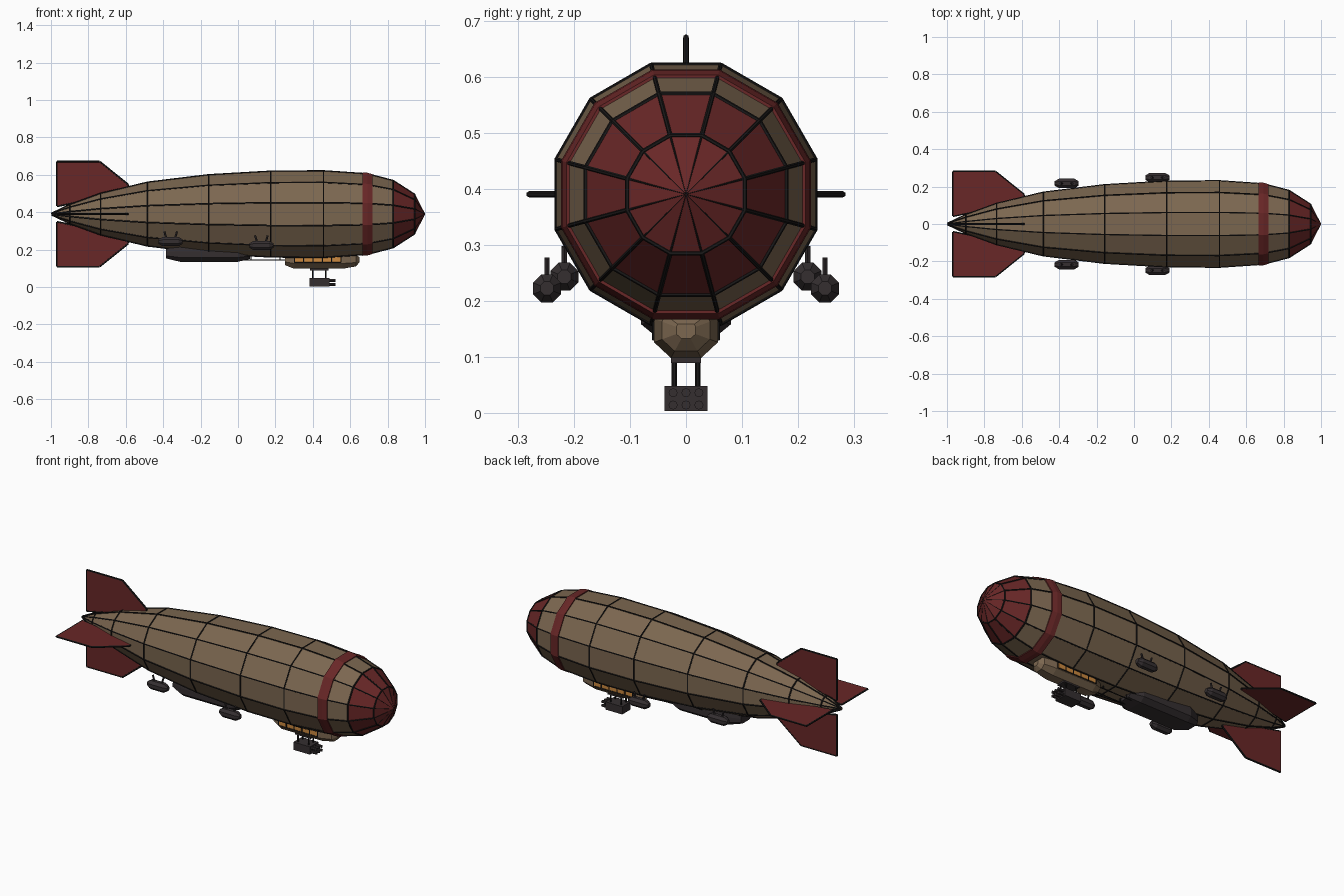
import bpy, bmesh, math
from mathutils import Vector, Matrix

if "Cube" in bpy.data.objects:
    bpy.data.objects.remove(bpy.data.objects["Cube"], do_unlink=True)


def material(name, r, g, b):
    m = bpy.data.materials.new(name)
    m.use_nodes = True
    m.diffuse_color = (r, g, b, 1)
    bsdf = m.node_tree.nodes["Principled BSDF"]
    bsdf.inputs["Base Color"].default_value = (r, g, b, 1)
    bsdf.inputs["Roughness"].default_value = 0.8
    return m


TAN = material("tan canvas", 0.2, 0.135, 0.08)
RED = material("dark red", 0.14, 0.02, 0.02)
SEAM = material("black seam", 0.01, 0.009, 0.009)
IRON = material("dark iron", 0.035, 0.028, 0.03)
GLASS = material("amber window", 0.6, 0.25, 0.05)
AXIS_Z = 0.39


def finish(name, bm, *mats):
    bmesh.ops.recalc_face_normals(bm, faces=bm.faces)
    mesh = bpy.data.meshes.new(name)
    bm.to_mesh(mesh)
    bm.free()
    for m in mats:
        mesh.materials.append(m)
    ob = bpy.data.objects.new(name, mesh)
    bpy.context.collection.objects.link(ob)
    return ob


def bar(bm, a, b, r1, r2=None, sides=6):
    a, b = Vector(a), Vector(b)
    d = b - a
    mat = Matrix.Translation((a + b) / 2) @ d.to_track_quat('Z', 'Y').to_matrix().to_4x4()
    bmesh.ops.create_cone(bm, cap_ends=True, segments=sides, radius1=r1,
                          radius2=r1 if r2 is None else r2, depth=d.length, matrix=mat)


def box(bm, lo, hi):
    lo, hi = Vector(lo), Vector(hi)
    mat = Matrix.Translation((lo + hi) / 2) @ Matrix.Diagonal((*(hi - lo), 1))
    bmesh.ops.create_cube(bm, size=1, matrix=mat)


def loft(bm, rings, caps=True):
    rows = [[bm.verts.new(p) for p in ring] for ring in rings]
    n = len(rows[0])
    for r, s in zip(rows, rows[1:]):
        for i in range(n):
            bm.faces.new((r[i], r[(i + 1) % n], s[(i + 1) % n], s[i]))
    if caps:
        bm.faces.new(rows[0])
        bm.faces.new(rows[-1])


def hull_ring(x, flat):
    """Twelve-sided ring with a flat on top."""
    r = flat / math.cos(math.pi / 12)
    angles = [math.pi / 12 + i * math.pi / 6 for i in range(12)]
    return [Vector((x, r * math.sin(a), AXIS_Z + r * math.cos(a))) for a in angles]


# Envelope with a red nose
PROFILE = [(-0.997, 0.004), (-0.9, 0.05), (-0.735, 0.11), (-0.485, 0.17), (-0.157, 0.21),
           (0.175, 0.229), (0.457, 0.231), (0.692, 0.215), (0.83, 0.179), (0.945, 0.105),
           (1.0, 0.001)]
rings = [hull_ring(x, f) for x, f in PROFILE]
bm = bmesh.new()
loft(bm, rings)
for f in bm.faces:
    f.material_index = int(f.calc_center_median().x > 0.83)
finish("envelope", bm, TAN, RED)

# Seams along the envelope panels
bm = bmesh.new()
W = 0.004
for k, ring in enumerate(rings):
    for i in range(12):
        if 0 < k < len(rings) - 1:
            bar(bm, ring[i], ring[(i + 1) % 12], W)
        if k < len(rings) - 1:
            tip = k == len(rings) - 2
            bar(bm, ring[i], rings[k + 1][i], W / 2 if tip else W, 0.0005 if tip else W)
finish("envelope_seams", bm, SEAM)

# Red band around the bow
bm = bmesh.new()
loft(bm, [hull_ring(0.665, 0.21), hull_ring(0.665, 0.223), hull_ring(0.692, 0.221),
          hull_ring(0.72, 0.213), hull_ring(0.72, 0.2)], caps=False)
finish("bow_band", bm, RED)

# Four tail fins with dark frames
FIN = [(-0.968, 0.042), (-0.968, 0.28), (-0.74, 0.28), (-0.588, 0.158), (-0.588, 0.12)]
for k, name in enumerate(["top", "left", "bottom", "right"]):
    turn = Matrix.Translation((0, 0, AXIS_Z)) @ Matrix.Rotation(-k * math.pi / 2, 4, 'X')
    bm = bmesh.new()
    loft(bm, [[turn @ Vector((x, y, h)) for x, h in FIN] for y in (-0.004, 0.004)])
    finish(name + "_fin", bm, RED)
    bm = bmesh.new()
    pts = [turn @ Vector((x, 0, h)) for x, h in FIN]
    for a, b in zip(pts, pts[1:] + pts[:1]):
        bar(bm, a, b, 0.0055)
    bar(bm, turn @ Vector((-0.99, 0, 0.006)), pts[4], 0.0055)
    finish(name + "_fin_frame", bm, SEAM)


def car(name, mat, half, stations, mid):
    """Faceted hanging car: half section swept through scaled stations."""
    section = half + [(-y, z) for y, z in reversed(half)]
    bm = bmesh.new()
    loft(bm, [[(x, y * s, mid + (z - mid) * s) for y, z in section] for x, s in stations])
    finish(name, bm, mat)


# Control car and cargo car
car("control_car", TAN, [(0.05, 0.185), (0.057, 0.168), (0.057, 0.126), (0.027, 0.098)],
    [(0.25, 0.6), (0.3, 1), (0.56, 1), (0.63, 0.75), (0.65, 0.3)], 0.147)
car("cargo_car", IRON, [(0.075, 0.225), (0.08, 0.19), (0.08, 0.158), (0.052, 0.135)],
    [(-0.385, 0.6), (-0.31, 1), (0.0, 1), (0.065, 0.65)], 0.18)

# Control car windows and their frames
glass, frames = bmesh.new(), bmesh.new()
for s in (-1, 1):
    for i in range(5):
        x = 0.305 + i * 0.05
        box(glass, (x, s * 0.058 - 0.002, 0.134), (x + 0.042, s * 0.058 + 0.002, 0.166))
    for i in range(6):
        x = 0.301 + i * 0.05
        bar(frames, (x, s * 0.058, 0.13), (x, s * 0.058, 0.17), 0.003)
    for z in (0.131, 0.168):
        bar(frames, (0.3, s * 0.058, z), (0.552, s * 0.058, z), 0.0025)
finish("control_car_windows", glass, GLASS)
finish("window_frames", frames, SEAM)

# Catwalk between the cars
bm = bmesh.new()
for y in (-0.025, 0.025):
    bar(bm, (0.03, y, 0.145), (0.27, y, 0.145), 0.003)
    bar(bm, (0.225, y, 0.145), (0.225, y, 0.18), 0.003)
    bar(bm, (0.07, y, 0.145), (0.07, y, 0.18), 0.003)
finish("catwalk", bm, SEAM)

# Hanging gun turret
bm = bmesh.new()
box(bm, (0.382, -0.038, 0.003), (0.488, 0.038, 0.048))
box(bm, (0.385, -0.027, 0.089), (0.485, 0.027, 0.099))
finish("turret_body", bm, IRON)
bm = bmesh.new()
for y in (-0.021, 0.021):
    for x in (0.4, 0.468):
        bar(bm, (x, y, 0.045), (x, y, 0.092), 0.0045)
finish("turret_struts", bm, SEAM)
bm = bmesh.new()
for y in (-0.023, 0, 0.023):
    for z in (0.014, 0.036):
        bar(bm, (0.48, y, z), (0.522, y, z), 0.008, sides=8)
finish("turret_barrels", bm, IRON)

# Engine pods on short struts
for place, x, y, z in (("front", 0.125, 0.248, 0.222), ("rear", -0.36, 0.217, 0.243)):
    for side, s in (("left", 1), ("right", -1)):
        c = Vector((x, s * y, z))
        bm = bmesh.new()
        shape = [(-0.064, 0.013), (-0.042, 0.027), (0.042, 0.027), (0.064, 0.013)]
        loft(bm, [[c + Vector((dx, r * math.cos(a), r * math.sin(a)))
                   for a in [math.pi / 8 + i * math.pi / 4 for i in range(8)]]
                  for dx, r in shape])
        finish(f"{place}_{side}_engine_pod", bm, IRON)
        bm = bmesh.new()
        for dx, lean in ((-0.022, -0.012), (0.022, 0.012)):
            bar(bm, c + Vector((dx, 0, 0.015)), c + Vector((dx + lean, 0, 0.054)), 0.0055)
        finish(f"{place}_{side}_pod_struts", bm, IRON)
